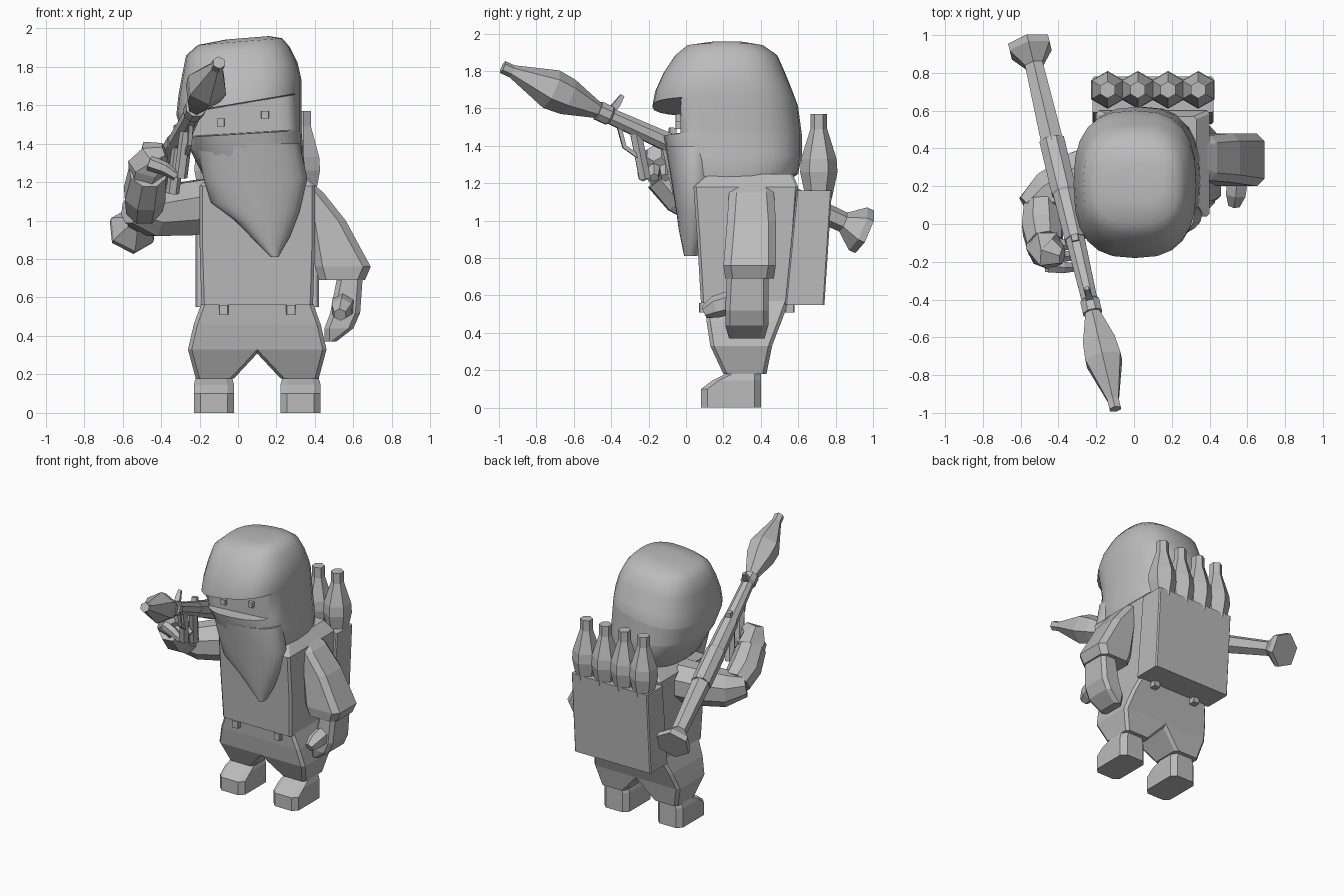
import bpy, bmesh, math
from mathutils import Vector

cube = bpy.data.objects.get("Cube")
if cube:
    bpy.data.objects.remove(cube, do_unlink=True)

clay = bpy.data.materials.new("plain_grey")
clay.use_nodes = True
GREY = (0.5, 0.5, 0.5, 1)
clay.diffuse_color = GREY
clay.node_tree.nodes["Principled BSDF"].inputs["Base Color"].default_value = GREY

MIDDLE = 0.1  # the body's own mirror plane in x


def loft(name, rings, smooth_angle=None):
    """Skin a list of equally long point rings and cap both ends."""
    bm = bmesh.new()
    loops = [[bm.verts.new(p) for p in ring] for ring in rings]
    count = len(loops[0])
    for low, high in zip(loops, loops[1:]):
        for i in range(count):
            j = (i + 1) % count
            bm.faces.new((low[i], low[j], high[j], high[i]))
    bm.faces.new(loops[0][::-1])
    bm.faces.new(loops[-1])
    bmesh.ops.recalc_face_normals(bm, faces=bm.faces)
    mesh = bpy.data.meshes.new(name)
    bm.to_mesh(mesh)
    bm.free()
    mesh.materials.append(clay)
    obj = bpy.data.objects.new(name, mesh)
    bpy.context.collection.objects.link(obj)
    if smooth_angle:
        bpy.ops.object.select_all(action='DESELECT')
        obj.select_set(True)
        bpy.context.view_layer.objects.active = obj
        bpy.ops.object.shade_smooth_by_angle(angle=math.radians(smooth_angle))


def block_ring(z, x0, x1, y0, y1, cut):
    """Horizontal rectangle with chamfered corners."""
    return [Vector(p + (z,)) for p in (
        (x0 + cut, y0), (x1 - cut, y0), (x1, y0 + cut), (x1, y1 - cut),
        (x1 - cut, y1), (x0 + cut, y1), (x0, y1 - cut), (x0, y0 + cut))]


def block(name, levels, cut=0.03, mirrored=False):
    rings = [block_ring(*level, cut) for level in levels]
    if mirrored:
        rings = [[Vector((2 * MIDDLE - p.x, p.y, p.z)) for p in r] for r in rings]
    loft(name, rings)


def round_ring(z, front, back, x0, x1, tilt, squareness=0.75, floor=-1, sides=24):
    """Rounded ring with its own front and back depth; floor flattens the front."""
    mid_x, half, mid_y = (x0 + x1) / 2, (x1 - x0) / 2, min(0.22, (front + back) / 2)
    ring = []
    for i in range(sides):
        a = math.tau * i / sides
        c, s = (math.copysign(abs(v) ** squareness, v) for v in (math.cos(a), math.sin(a)))
        depth = back - mid_y if s > 0 else mid_y - front
        ring.append(Vector((mid_x + half * c, max(floor, mid_y + depth * s),
                            z + tilt * half * c)))
    return ring


def tube(name, path, radii, sides=8):
    """Faceted tube along a path; each radius is one number or (wide, high)."""
    path = [Vector(p) for p in path]
    rings = []
    for k, p in enumerate(path):
        way = path[min(k + 1, len(path) - 1)] - path[max(k - 1, 0)]
        turn = way.to_track_quat('Z', 'Y')
        r = radii[k] if isinstance(radii[k], tuple) else (radii[k], radii[k])
        angles = [math.tau * (i + 0.5) / sides for i in range(sides)]
        rings.append([p + turn @ Vector((r[0] * math.cos(a), r[1] * math.sin(a), 0))
                      for a in angles])
    loft(name, rings)


# Hood and masked head, with the eye slit flattened into the front only
SOFT, SLIT = 0.75, -0.03
loft("hooded_head", [round_ring(*r) for r in (
    (1.18, -0.02, 0.5, -0.13, 0.33, 0, SOFT),
    (1.25, -0.06, 0.6, -0.19, 0.35, 0, SOFT),
    (1.35, -0.1, 0.62, -0.24, 0.34, 0, SOFT),
    (1.45, -0.12, 0.62, -0.29, 0.33, 0.06, SOFT),
    (1.455, -0.12, 0.62, -0.29, 0.33, 0.06, SOFT, SLIT),
    (1.605, -0.18, 0.6, -0.32, 0.33, 0.17, SOFT, SLIT),
    (1.61, -0.18, 0.6, -0.32, 0.33, 0.17, SOFT),
    (1.69, -0.165, 0.57, -0.31, 0.33, 0.13, SOFT),
    (1.79, -0.12, 0.53, -0.29, 0.31, 0.1, SOFT),
    (1.88, -0.06, 0.49, -0.27, 0.27, 0.08, SOFT),
    (1.93, 0.0, 0.42, -0.21, 0.23, 0.08, SOFT),
    (1.95, 0.12, 0.32, -0.06, 0.16, 0.08, SOFT))], 42)

# Hanging scarf that narrows to an off-centre point
loft("scarf", [round_ring(*r, squareness=0.95) for r in (
    (1.4, -0.11, 0.2, -0.22, 0.32, 0),
    (1.22, -0.08, 0.17, -0.18, 0.36, 0),
    (1.07, -0.055, 0.13, -0.14, 0.32, -0.1),
    (0.96, -0.04, 0.11, -0.02, 0.27, -0.3),
    (0.81, -0.01, 0.06, 0.17, 0.21, 0))], 35)

# Eyes in the slit
for side, x, z in (("right", -0.09, 1.51), ("left", 0.14, 1.55)):
    block(side + "_eye", [(z + d, x - 0.02, x + 0.02, -0.055, 0.04)
                          for d in (-0.02, 0.02)], 0.002)

# Vest
block("vest", (
    (0.56, -0.19, 0.39, 0.08, 0.56),
    (0.9, -0.2, 0.4, 0.06, 0.58),
    (1.18, -0.2, 0.4, 0.04, 0.6),
    (1.25, -0.12, 0.33, 0.12, 0.57)), 0.015)

# Trousers, shoes and belt buckles on both sides
for side, flip in (("left", False), ("right", True)):
    block(side + "_trouser_leg", (
        (0.18, 0.22, 0.42, 0.2, 0.43),
        (0.33, 0.08, 0.46, 0.13, 0.46),
        (0.46, 0.07, 0.43, 0.11, 0.51),
        (0.57, 0.07, 0.39, 0.1, 0.55)), 0.02, flip)
    block(side + "_shoe", (
        (0, 0.22, 0.43, 0.08, 0.4),
        (0.1, 0.22, 0.43, 0.08, 0.4),
        (0.145, 0.22, 0.43, 0.14, 0.4),
        (0.18, 0.23, 0.42, 0.21, 0.4)), 0.035, flip)
    for place, y in (("front", 0.07), ("back", 0.53)):
        block(side + "_" + place + "_buckle", [
            (z, 0.25, 0.3, y, y + 0.05) for z in (0.51, 0.56)], 0.004, flip)

# Lowered left arm
block("left_sleeve", (
    (1.19, 0.28, 0.39, 0.25, 0.46),
    (1.15, 0.3, 0.44, 0.23, 0.47),
    (1.0, 0.36, 0.56, 0.22, 0.48),
    (0.76, 0.4, 0.69, 0.2, 0.48),
    (0.69, 0.42, 0.66, 0.21, 0.47)), 0.04)
block("left_forearm", (
    (0.73, 0.52, 0.65, 0.22, 0.44),
    (0.52, 0.48, 0.635, 0.21, 0.44),
    (0.44, 0.45, 0.6, 0.21, 0.44),
    (0.37, 0.45, 0.51, 0.23, 0.42)), 0.025)
tube("left_thumb", ((0.55, 0.27, 0.57), (0.54, 0.16, 0.54), (0.53, 0.1, 0.51)),
     (0.065, 0.06, 0.035), 6)

# Raised right arm
tube("right_sleeve", (
    (-0.14, 0.3, 1.08), (-0.28, 0.25, 1.06), (-0.45, 0.16, 1.04), (-0.56, 0.08, 1.06)),
    (0.15, 0.15, 0.13, 0.08))
tube("right_forearm", (
    (-0.49, 0.09, 1.07), (-0.485, -0.02, 1.14), (-0.47, -0.12, 1.25)),
    ((0.1, 0.11), (0.115, 0.12), (0.1, 0.115)))
tube("right_hand", (
    (-0.48, -0.08, 1.2), (-0.47, -0.13, 1.28), (-0.44, -0.16, 1.34), (-0.38, -0.17, 1.36)),
    (0.09, 0.105, 0.09, 0.045), 6)
for k in range(3):
    y = -0.22 + k * 0.06
    tube("right_finger_%d" % (k + 1), ((-0.46, y, 1.3), (-0.38, y - 0.01, 1.27),
         (-0.32, y - 0.01, 1.23)), (0.04, 0.035, 0.025), 6)


# Launcher, rocket and fittings all sit on one sloping line
def on_axis(y, drop=0.0, shift=0.0):
    return Vector((-0.33 - 0.236 * y + shift, y, 1.375 - 0.455 * y - drop))


def turned(name, profile, sides=8):
    tube(name, [on_axis(y) for y, r in profile], [r for y, r in profile], sides)


turned("rocket", ((-0.98, 0.035), (-0.93, 0.035), (-0.72, 0.11), (-0.63, 0.1),
                  (-0.46, 0.04), (-0.4, 0.04)), 6)
turned("launcher_front", ((-0.47, 0.055), (-0.41, 0.055), (-0.4, 0.045), (-0.05, 0.055)))
turned("launcher_guard", ((-0.08, 0.06), (0.16, 0.065), (0.17, 0.072), (0.44, 0.072)))
turned("launcher_rear", ((0.42, 0.068), (0.84, 0.055), (0.92, 0.125), (0.955, 0.125)), 6)
tube("front_sight", (on_axis(-0.42), on_axis(-0.37, -0.08), on_axis(-0.34, -0.14)),
     (0.025, 0.025, 0.015), 4)
tube("rear_sight", (on_axis(-0.08), on_axis(-0.07, -0.09)), (0.03, 0.025), 4)
for label, y, lean in (("trigger", -0.27, 0.05), ("rear", -0.1, 0.06)):
    tube(label + "_grip", (on_axis(y, 0.02), on_axis(y + lean, 0.25, -0.02)),
         (0.035, 0.035), 6)
tube("trigger_guard", (on_axis(-0.36, 0.03), on_axis(-0.33, 0.13), on_axis(-0.25, 0.15)),
     (0.015, 0.015, 0.015), 4)

# Backpack box holding a row of spare rockets
block("backpack", (
    (0.55, -0.22, 0.42, 0.53, 0.74),
    (1.16, -0.22, 0.42, 0.59, 0.78)), 0.008)
for k in range(4):
    x = -0.14 + 0.16 * k
    tube("spare_rocket_%d" % (k + 1),
         [(x, 0.71, z) for z in (1.12, 1.26, 1.33, 1.49, 1.57)],
         (0.07, 0.1, 0.095, 0.045, 0.045), 6)
